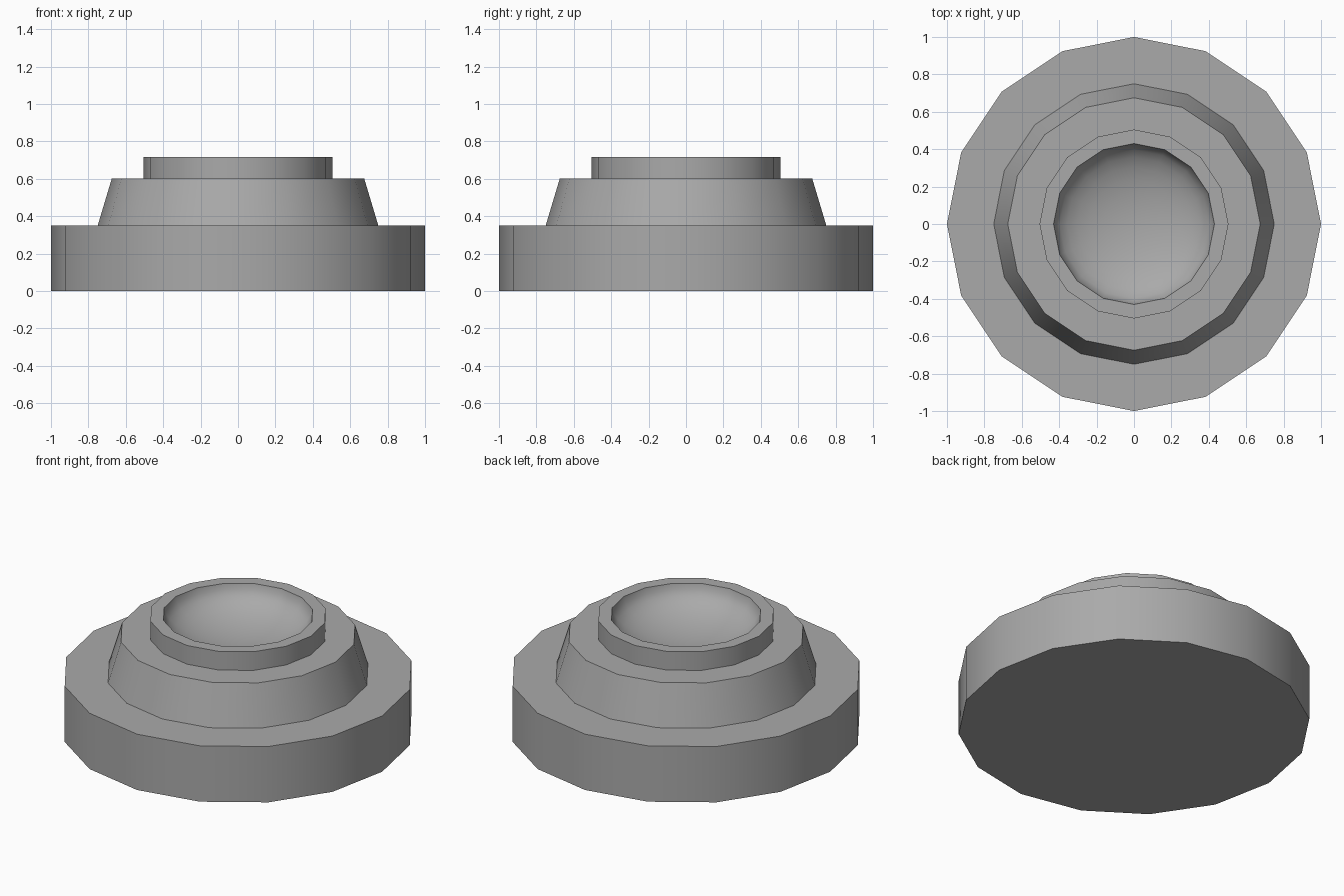
import bpy, bmesh, math

cube = bpy.data.objects.get("Cube")
if cube:
    bpy.data.objects.remove(cube, do_unlink=True)

SIDES = 16

grey = bpy.data.materials.new("plain_grey")
grey.use_nodes = True
colour = (0.4, 0.4, 0.4, 1)
grey.diffuse_color = colour
grey.node_tree.nodes["Principled BSDF"].inputs["Base Color"].default_value = colour


def lathe(name, profile):
    """Turn a (radius, height) profile around z; zero radius makes a pole."""
    bm = bmesh.new()
    rings = []
    for r, z in profile:
        count = SIDES if r > 1e-5 else 1
        turn = 2 * math.pi / SIDES
        rings.append([bm.verts.new((r * math.cos(i * turn), r * math.sin(i * turn), z))
                      for i in range(count)])
    for low, high in zip(rings, rings[1:]):
        for i in range(SIDES):
            j = (i + 1) % SIDES
            if len(high) == 1:
                bm.faces.new((low[i], low[j], high[0]))
            else:
                bm.faces.new((low[i], low[j], high[j], high[i]))
    if len(rings[0]) > 1:
        bm.faces.new(rings[0][::-1])
    if len(rings[-1]) > 1:
        bm.faces.new(rings[-1])
    mesh = bpy.data.meshes.new(name)
    bm.to_mesh(mesh)
    bm.free()
    mesh.materials.append(grey)
    obj = bpy.data.objects.new(name, mesh)
    bpy.context.collection.objects.link(obj)
    bpy.ops.object.select_all(action="DESELECT")
    obj.select_set(True)
    bpy.context.view_layer.objects.active = obj
    bpy.ops.object.shade_smooth_by_angle(angle=math.radians(35))
    return obj


# Broad base disc
lathe("base", [(1, 0), (1, 0.35)])

# Tapered collar, open in the middle under the bowl, and raised rim with a rounded bowl
RIM, BOWL, TOP, DEPTH = 0.505, 0.43, 0.717, 0.18
steps = 8
bowl = [(BOWL * math.cos(a), TOP - DEPTH * math.sin(a))
        for a in (math.pi / 2 * k / steps for k in range(steps + 1))]
lathe("collar_and_bowl", [(0.75, 0.35), (0.675, 0.6), (RIM, 0.6), (RIM, TOP)] + bowl)
